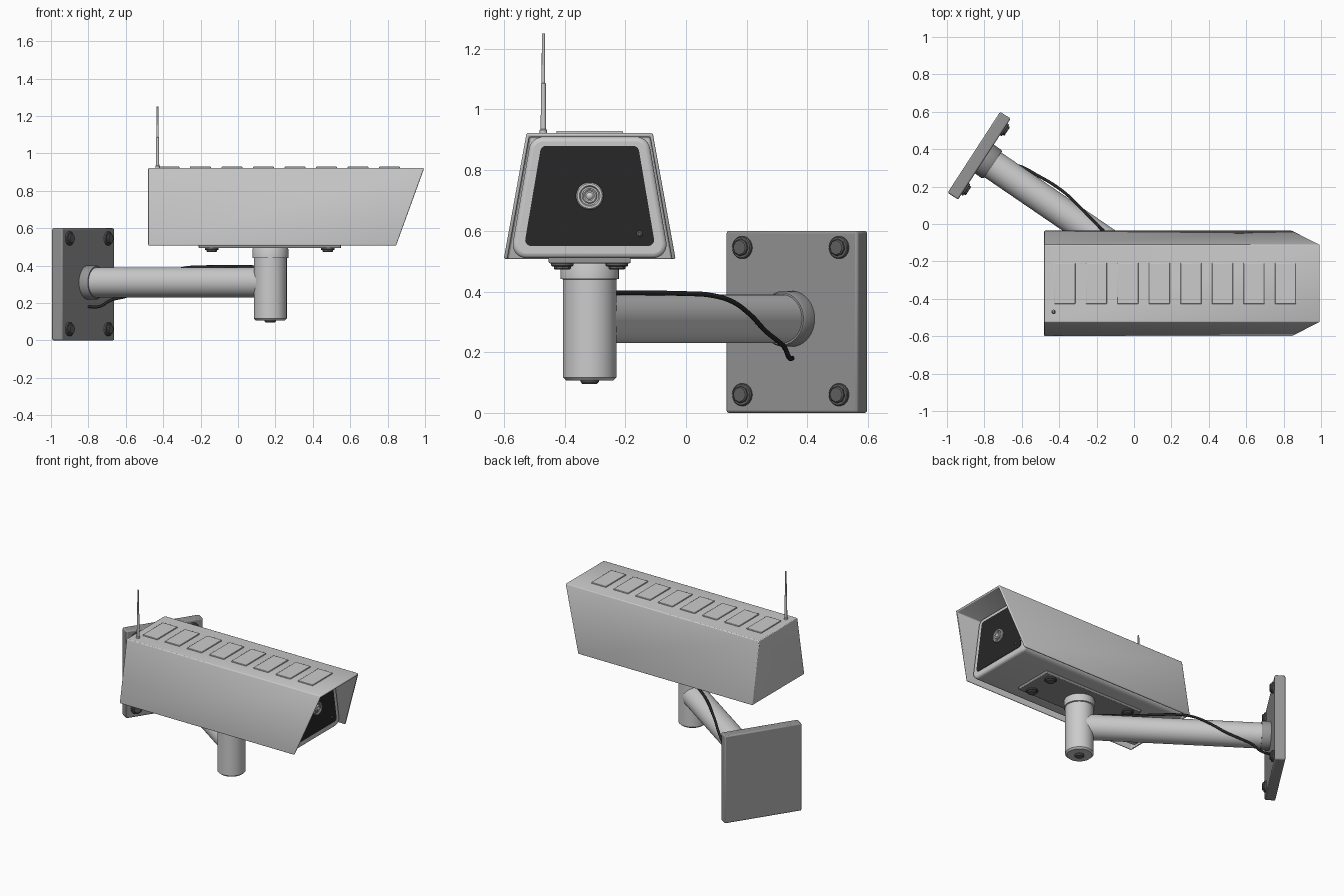
import bpy, bmesh, math
from mathutils import Vector

if "Cube" in bpy.data.objects:
    bpy.data.objects.remove(bpy.data.objects["Cube"])

YC = -0.3175   # camera centre line


def mat(name, v):
    m = bpy.data.materials.new(name)
    m.diffuse_color = (v, v, v, 1)
    m.use_nodes = True
    m.node_tree.nodes["Principled BSDF"].inputs["Base Color"].default_value = m.diffuse_color
    return m


DARK, MID, BLACK = mat("dark_grey", 0.12), mat("mid_grey", 0.3), mat("black", 0.02)


def make(name, verts, faces, material=None, bevel=0, segs=2, solid=0):
    me = bpy.data.meshes.new(name)
    me.from_pydata(verts, [], faces)
    bm = bmesh.new()
    bm.from_mesh(me)
    bmesh.ops.recalc_face_normals(bm, faces=bm.faces)
    bm.to_mesh(me)
    bm.free()
    ob = bpy.data.objects.new(name, me)
    bpy.context.collection.objects.link(ob)
    if material:
        me.materials.append(material)
    if solid:
        s = ob.modifiers.new("solid", 'SOLIDIFY')
        s.thickness, s.offset, s.use_even_offset = solid, -1, True
    if bevel:
        b = ob.modifiers.new("bevel", 'BEVEL')
        b.width, b.segments, b.limit_method = bevel, segs, 'ANGLE'
        b.angle_limit = math.radians(40)
    bpy.context.view_layer.objects.active = ob
    bpy.ops.object.select_all(action='DESELECT')
    ob.select_set(True)
    bpy.ops.object.shade_smooth_by_angle(angle=math.radians(35))
    return ob


def lathe(name, start, axis, profile, n=40, material=None):
    """Surface of revolution from (distance, radius) pairs, capped at both ends."""
    axis = Vector(axis).normalized()
    u = axis.orthogonal().normalized()
    w = axis.cross(u)
    verts, faces = [], []
    for d, r in profile:
        for i in range(n):
            a = 2 * math.pi * i / n
            verts.append(Vector(start) + axis * d + (u * math.cos(a) + w * math.sin(a)) * r)
    for k in range(len(profile) - 1):
        for i in range(n):
            j = (i + 1) % n
            faces.append((k * n + i, k * n + j, (k + 1) * n + j, (k + 1) * n + i))
    faces += [tuple(range(n)), tuple(range((len(profile) - 1) * n, len(profile) * n))]
    return make(name, verts, faces, material)


def box(name, lo, hi, material=None, bevel=0.004):
    v = [(x, y, z) for x in (lo[0], hi[0]) for y in (lo[1], hi[1]) for z in (lo[2], hi[2])]
    f = [(0, 1, 3, 2), (4, 5, 7, 6), (0, 1, 5, 4), (2, 3, 7, 6), (0, 2, 6, 4), (1, 3, 7, 5)]
    return make(name, v, f, material, bevel)


def rounded_trapezoid(hb, zb, ht, zt, r, n=8):
    """Rounded (y, z) outline of a symmetric trapezoid."""
    pts = [Vector(p) for p in ((-hb, zb), (hb, zb), (ht, zt), (-ht, zt))]
    out = []
    for i, p in enumerate(pts):
        a, b = (pts[i - 1] - p).normalized(), (pts[(i + 1) % 4] - p).normalized()
        half = a.angle(b) / 2
        c = p + (a + b).normalized() * r / math.sin(half)
        s, e = p + a * r / math.tan(half) - c, p + b * r / math.tan(half) - c
        a0 = math.atan2(s.y, s.x)
        da = (math.atan2(e.y, e.x) - a0) % (2 * math.pi)
        for k in range(n + 1):
            t = a0 + da * k / n
            out.append((YC + c.x + r * math.cos(t), c.y + r * math.sin(t)))
    return out


def prism_x(name, outline, x0, x1, material=None, bevel=0, segs=3):
    n = len(outline)
    v = [(x, y, z) for x in (x0, x1) for y, z in outline]
    f = [(i, (i + 1) % n, n + (i + 1) % n, n + i) for i in range(n)]
    return make(name, v, f + [tuple(range(n)), tuple(range(n, 2 * n))], material, bevel, segs)


def bolt(name, pos, axis):
    lathe(name + "_washer", pos, axis, [(-0.005, 0.037), (0.008, 0.037), (0.011, 0.034)], 24, DARK)
    lathe(name + "_head", pos, axis, [(0, 0.028), (0.018, 0.028), (0.022, 0.024)], 8, DARK)


# Sunshade: open below and at the slanted front
sv = []
for x_top, x_bot in ((-0.48, -0.48), (0.993, 0.845)):
    sv += [(x_bot, YC - 0.283, 0.508), (x_bot, YC + 0.283, 0.508),
           (x_top, YC + 0.208, 0.922), (x_top, YC - 0.208, 0.922)]
make("sunshade", sv, [(0, 1, 2, 3), (0, 3, 7, 4), (3, 2, 6, 7), (2, 1, 5, 6)],
     bevel=0.005, solid=0.012)

# Camera body, dark front glass and status light
prism_x("camera_body", rounded_trapezoid(0.262, 0.51, 0.193, 0.909, 0.045), -0.465, 0.82, bevel=0.015)
prism_x("front_glass", rounded_trapezoid(0.216, 0.55, 0.16, 0.88, 0.02), 0.80, 0.823, BLACK)
lathe("status_light", (0.82, -0.153, 0.59), (1, 0, 0), [(0, 0.01), (0.006, 0.01), (0.01, 0.005)], 16, DARK)

# Lens with stepped rings
lathe("lens_ring", (0.815, YC, 0.715), (1, 0, 0),
      [(0, 0.045), (0.016, 0.045), (0.02, 0.041), (0.02, 0.034), (0.012, 0.03), (0.012, 0.01)])
lathe("lens_barrel", (0.82, YC, 0.715), (1, 0, 0),
      [(0, 0.025), (0.015, 0.025), (0.018, 0.021), (0.014, 0.016), (0.014, 0.005)], 32)
lathe("lens_glass", (0.825, YC, 0.715), (1, 0, 0),
      [(0, 0.012), (0.012, 0.012), (0.016, 0.008), (0.018, 0.002)], 24)

# Raised pads along the roof
for i in range(8):
    x = -0.37 + i * 0.1686
    box(f"roof_pad_{i + 1}", (x - 0.056, YC - 0.11, 0.915), (x + 0.056, YC + 0.11, 0.929), bevel=0.003)

# Antenna
lathe("antenna", (-0.43, -0.47, 0.915), (0, 0, 1),
      [(0, 0.012), (0.018, 0.012), (0.02, 0.009), (0.17, 0.008), (0.172, 0.006), (0.335, 0.005)], 16)

# Mounting plate under the body
box("under_plate", (-0.21, YC - 0.135, 0.493), (0.55, YC + 0.135, 0.515), MID)
for i, x in enumerate((-0.14, 0.48)):
    for j, dy in enumerate((-0.09, 0.09)):
        bolt(f"under_bolt_{i}{j}", (x, YC + dy, 0.494), (0, 0, -1))

# Swivel post and its bottom bolt
lathe("swivel_post", (0.173, YC, 0.107), (0, 0, 1),
      [(0, 0.078), (0.01, 0.088), (0.333, 0.088), (0.335, 0.096), (0.38, 0.096), (0.39, 0.092)], 48)
lathe("post_bolt", (0.173, YC, 0.11), (0, 0, -1), [(0, 0.03), (0.008, 0.03), (0.015, 0.024)], 16, DARK)

# Wall plate, turned to face the arm
ang = math.radians(-33)
nrm = Vector((math.cos(ang), math.sin(ang), 0))
tan = Vector((-math.sin(ang), math.cos(ang), 0))
face = Vector((-0.80, 0.347, 0.305))
plate = box("wall_plate", (-0.067, -0.258, -0.305), (0, 0.258, 0.295), MID, 0.008)
plate.location, plate.rotation_euler = face, (0, 0, ang)
for i, s in enumerate((-0.19, 0.19)):
    for j, z in enumerate((0.06, 0.545)):
        p = face + tan * s
        bolt(f"wall_bolt_{i}{j}", (p.x, p.y, z), nrm)

# Arm and wall collar
arm = Vector((0.173, YC, 0.31)) - Vector((face.x, face.y, 0.31))
root = (face.x, face.y, 0.31)
lathe("arm", root, arm, [(0, 0.08), (arm.length, 0.08)], 48)
lathe("arm_collar", root, arm, [(-0.01, 0.092), (0.045, 0.092), (0.055, 0.086), (0.055, 0.07)], 48, MID)

# Cable from the wall, round the arm to its top and up to the camera
path = [(-0.80, 0.35, 0.18), (-0.74, 0.34, 0.182), (-0.68, 0.325, 0.215), (-0.60, 0.305, 0.235),
        (-0.52, 0.262, 0.27), (-0.43, 0.21, 0.325), (-0.35, 0.15, 0.368), (-0.28, 0.08, 0.388),
        (-0.2, 0, 0.393), (-0.08, -0.12, 0.395), (0.06, -0.235, 0.395), (0.12, -0.28, 0.39)]
cu = bpy.data.curves.new("cable", 'CURVE')
cu.dimensions, cu.bevel_depth, cu.bevel_resolution = '3D', 0.008, 3
cu.use_fill_caps = True
sp = cu.splines.new('BEZIER')
sp.bezier_points.add(len(path) - 1)
for bp, p in zip(sp.bezier_points, path):
    bp.co = p
    bp.handle_left_type = bp.handle_right_type = 'AUTO'
cu.materials.append(BLACK)
bpy.context.collection.objects.link(bpy.data.objects.new("cable", cu))
